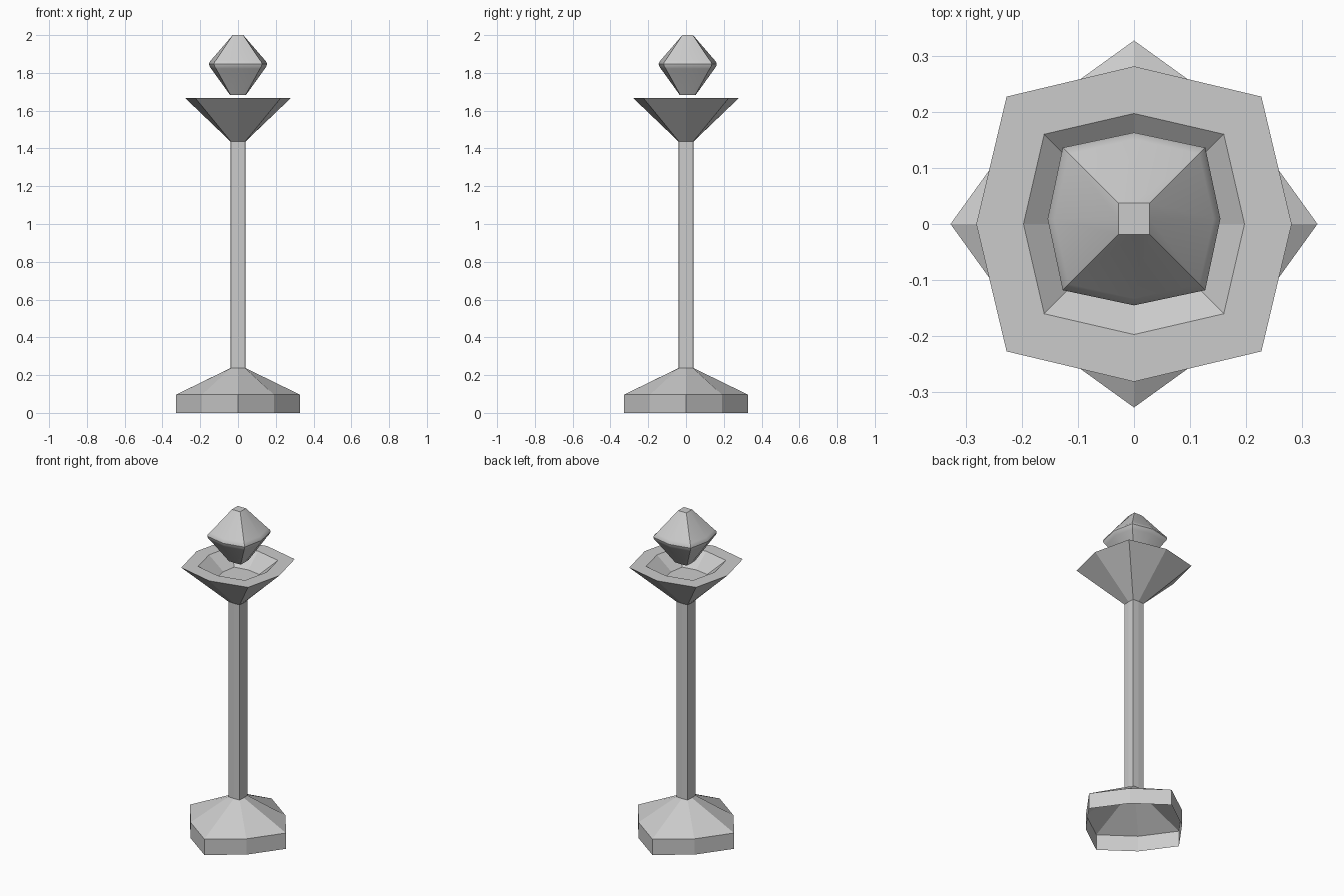
import bpy, bmesh, math

if "Cube" in bpy.data.objects:
    bpy.data.objects.remove(bpy.data.objects["Cube"])


def loft(name, rings, y=0.0, cap_start=False, cap_end=False, flip=False, smooth=None):
    """Eight-sided shell through rings of (mid-side radius, corner x/y, z)."""
    bm = bmesh.new()
    loops = []
    for m, d, z in rings:
        pts = [(m, 0), (d, d), (0, m), (-d, d), (-m, 0), (-d, -d), (0, -m), (d, -d)]
        loops.append([bm.verts.new((px, py + y, z)) for px, py in pts])
    for a, b in zip(loops, loops[1:]):
        for i in range(8):
            j = (i + 1) % 8
            bm.faces.new((a[i], a[j], b[j], b[i]))
    if cap_start:
        bm.faces.new(loops[0][::-1])
    if cap_end:
        bm.faces.new(loops[-1])
    me = bpy.data.meshes.new(name)
    bm.to_mesh(me)
    bm.free()
    ob = bpy.data.objects.new(name, me)
    bpy.context.collection.objects.link(ob)
    if smooth:
        bpy.ops.object.select_all(action='DESELECT')
        ob.select_set(True)
        bpy.context.view_layer.objects.active = ob
        bpy.ops.object.shade_smooth_by_angle(angle=math.radians(smooth))
    return ob


# Hollow foot, open underneath
loft("base", [(0.327, 0.19, 0), (0.327, 0.19, 0.097), (0.04, 0.038, 0.237)])

# Square post
loft("post", [(0.04, 0.038, 0.237), (0.04, 0.038, 1.437)])

# Flared bowl: outside, flat rim, sunken inside
loft("bowl", [(0.04, 0.038, 1.437), (0.281, 0.227, 1.668),
              (0.197, 0.16, 1.668), (0.10, 0.085, 1.59)], cap_end=True)

# Floating faceted flame with a softened waist
loft("flame", [(0.042, 0.04, 1.683), (0.142, 0.116, 1.822), (0.150, 0.124, 1.834),
               (0.154, 0.127, 1.847), (0.150, 0.124, 1.858), (0.142, 0.116, 1.868),
               (0.028, 0.028, 2.0)],
     y=0.009, cap_start=True, cap_end=True, smooth=24)
